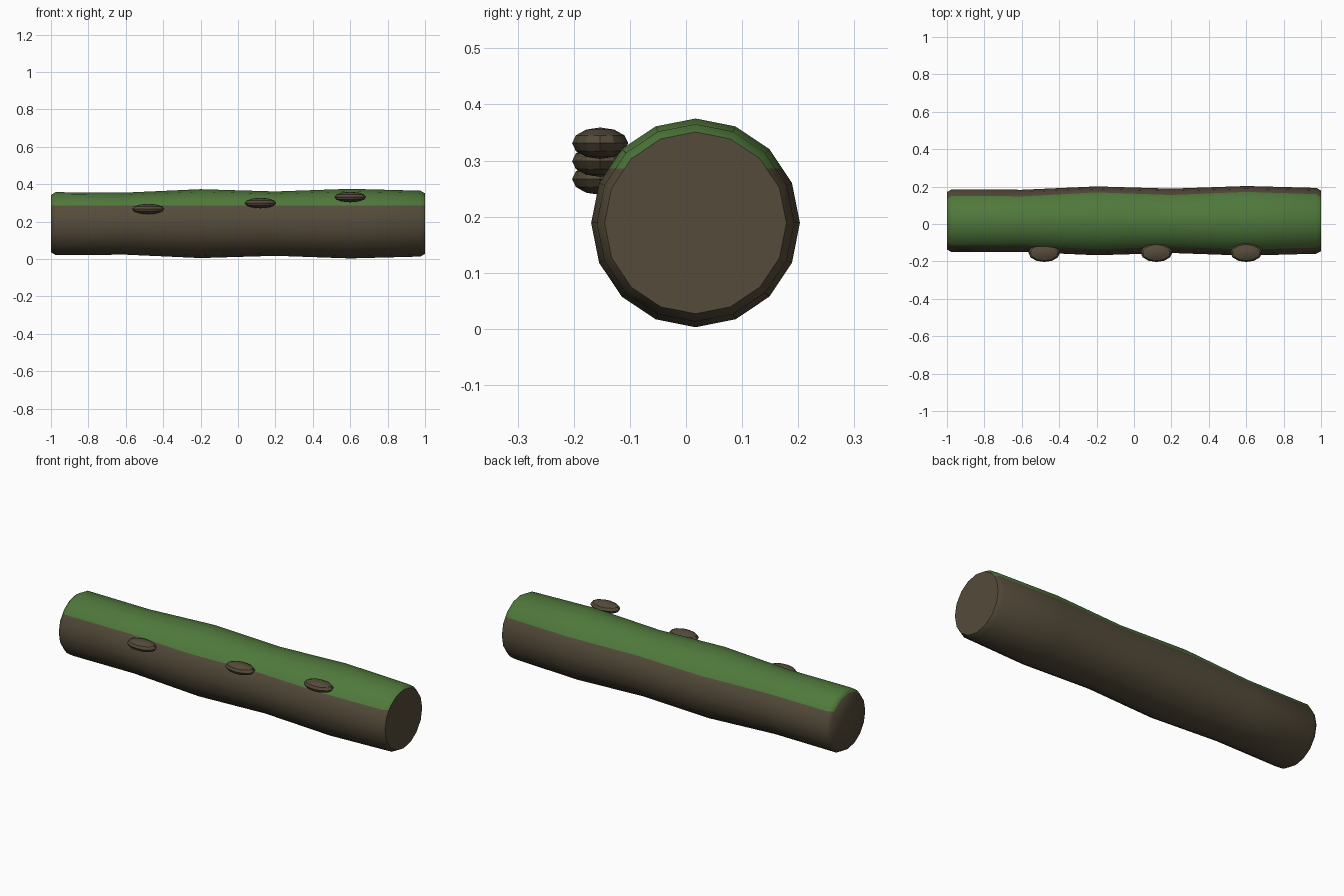
import bpy, bmesh, math

cube = bpy.data.objects.get("Cube")
if cube:
    bpy.data.objects.remove(cube, do_unlink=True)


def material(name, rgb):
    mat = bpy.data.materials.new(name)
    mat.use_nodes = True
    mat.diffuse_color = (*rgb, 1)
    mat.node_tree.nodes["Principled BSDF"].inputs["Base Color"].default_value = (*rgb, 1)
    return mat


BARK = material("bark brown", (0.09, 0.07, 0.042))
MOSS = material("moss green", (0.08, 0.19, 0.045))


def add_object(name, bm, mats, angle):
    mesh = bpy.data.meshes.new(name)
    bm.to_mesh(mesh)
    bm.free()
    for mat in mats:
        mesh.materials.append(mat)
    obj = bpy.data.objects.new(name, mesh)
    bpy.context.collection.objects.link(obj)
    bpy.ops.object.select_all(action="DESELECT")
    obj.select_set(True)
    bpy.context.view_layer.objects.active = obj
    bpy.ops.object.shade_smooth_by_angle(angle=math.radians(angle))
    return obj


# Log: wavy rings (x, radius) lofted along x, with chamfered ends
SIDES, MID_Y, MID_Z, MOSS_Z = 16, 0.017, 0.189, 0.286
rings = [(-1, 0.153), (-0.975, 0.168), (-0.6, 0.166), (-0.2, 0.184),
         (0.2, 0.172), (0.6, 0.186), (0.975, 0.176), (1, 0.162)]
bm = bmesh.new()
loops = []
for x, r in rings:
    turns = [math.tau * i / SIDES for i in range(SIDES)]
    loops.append([bm.verts.new((x, MID_Y + r * math.cos(a), MID_Z + r * math.sin(a)))
                  for a in turns])
for a, b in zip(loops, loops[1:]):
    for i in range(SIDES):
        j = (i + 1) % SIDES
        bm.faces.new((a[i], a[j], b[j], b[i]))
caps = [bm.faces.new(loops[0]), bm.faces.new(loops[-1])]
bmesh.ops.recalc_face_normals(bm, faces=bm.faces)

# Moss: cut a level line along the bark and colour everything above it
sides = [f for f in bm.faces if f not in caps]
edges = {e for f in sides for e in f.edges}
verts = {v for f in sides for v in f.verts}
bmesh.ops.bisect_plane(bm, geom=sides + list(edges) + list(verts),
                       plane_co=(0, 0, MOSS_Z), plane_no=(0, 0, 1))
for f in bm.faces:
    is_cap = abs(f.normal.x) > 0.99
    f.material_index = int(f.calc_center_median().z > MOSS_Z and not is_cap)
add_object("log", bm, [BARK, MOSS], 60)

# Knots: flattened bumps climbing along the front
for i, (x, z) in enumerate([(-0.48, 0.267), (0.12, 0.299), (0.6, 0.331)]):
    bm = bmesh.new()
    bmesh.ops.create_uvsphere(bm, u_segments=12, v_segments=6, radius=1)
    bmesh.ops.scale(bm, vec=(0.085, 0.05, 0.028), verts=bm.verts)
    bmesh.ops.translate(bm, vec=(x, -0.153, z), verts=bm.verts)
    add_object(f"knot_{i + 1}", bm, [BARK], 30)
